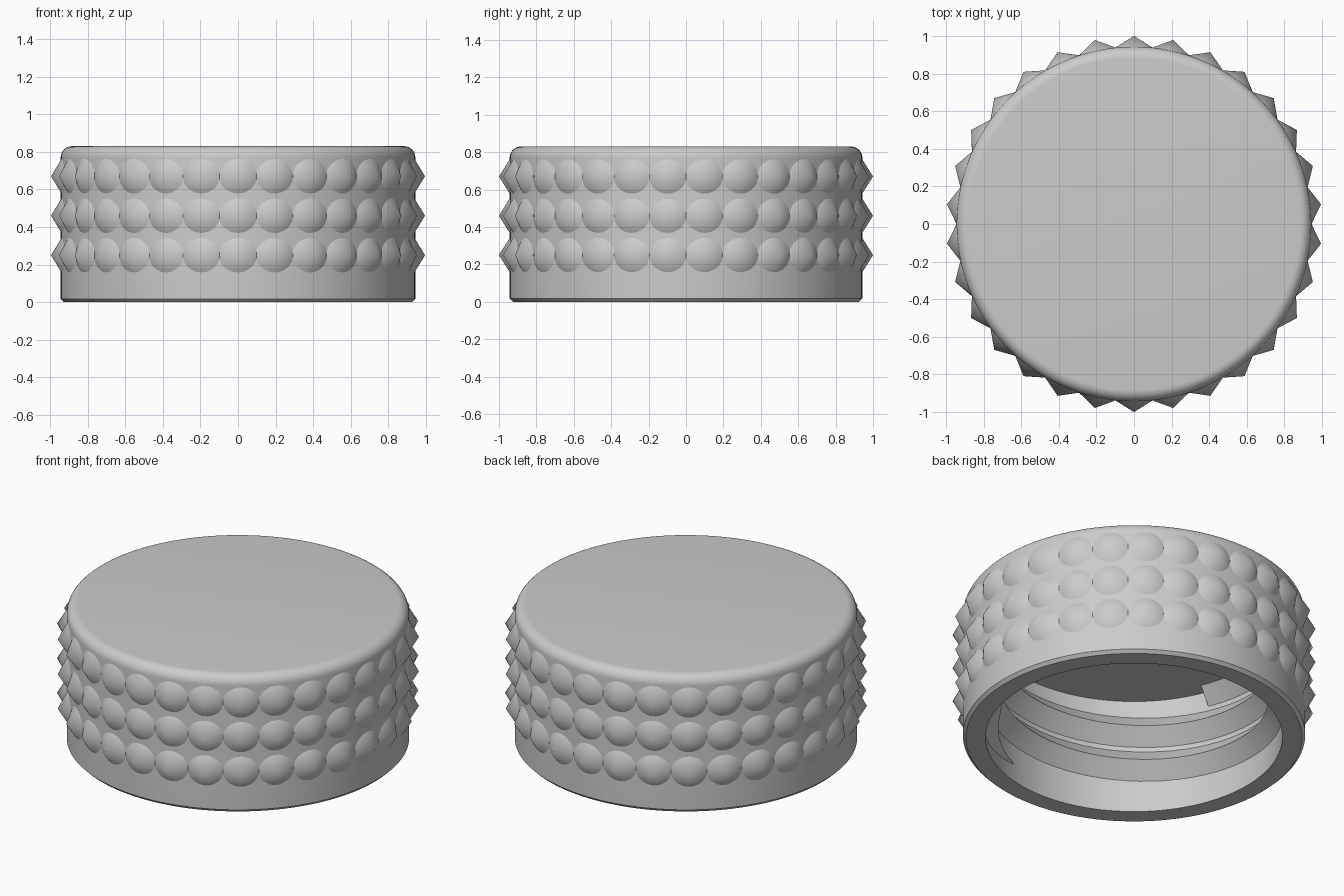
import bpy, bmesh, math
from mathutils import Matrix, Vector

HEIGHT, OUTER, INNER, CEILING = 0.83, 0.943, 0.817, 0.70

old = bpy.data.objects.get("Cube")
if old:
    bpy.data.objects.remove(old, do_unlink=True)

# One plain grey for the whole cap
grey = bpy.data.materials.new("plain_grey")
grey.use_nodes = True
COLOUR = (0.6, 0.6, 0.6, 1)
grey.diffuse_color = COLOUR
grey.node_tree.nodes["Principled BSDF"].inputs["Base Color"].default_value = COLOUR


def finish(bm, name, angle=35):
    """Turn a bmesh into a smooth shaded object with sharp edges kept."""
    bmesh.ops.recalc_face_normals(bm, faces=bm.faces)
    mesh = bpy.data.meshes.new(name)
    bm.to_mesh(mesh)
    bm.free()
    mesh.materials.append(grey)
    obj = bpy.data.objects.new(name, mesh)
    bpy.context.collection.objects.link(obj)
    bpy.ops.object.select_all(action="DESELECT")
    obj.select_set(True)
    bpy.context.view_layer.objects.active = obj
    bpy.ops.object.shade_smooth_by_angle(angle=math.radians(angle))
    return obj


# Hollow cap shell: half section turned around the z axis
FILLET, CHAMFER = 0.06, 0.018
profile = [(0, CEILING), (INNER, CEILING), (INNER, 0),
           (OUTER - CHAMFER, 0), (OUTER, CHAMFER)]
for i in range(9):
    a = math.radians(90 * i / 8)
    profile.append((OUTER - FILLET + FILLET * math.cos(a),
                    HEIGHT - FILLET + FILLET * math.sin(a)))
profile.append((0, HEIGHT))

bm = bmesh.new()
verts = [bm.verts.new((r, 0, z)) for r, z in profile]
edges = [bm.edges.new(pair) for pair in zip(verts, verts[1:])]
bmesh.ops.spin(bm, geom=verts + edges, cent=(0, 0, 0), axis=(0, 0, 1),
               angle=math.tau, steps=120, use_merge=True)
bmesh.ops.remove_doubles(bm, verts=bm.verts, dist=0.0001)
finish(bm, "cap_shell")

# Three rows of pointed grip studs
STUDS, BASE, TIP = 30, 0.933, 1.0
bm = bmesh.new()
for z in (0.25, 0.46, 0.67):
    for i in range(STUDS):
        turn = Matrix.Rotation(math.radians(90) + math.tau * i / STUDS, 4, "Z")
        lift = Matrix.Translation(Vector(((BASE + TIP) / 2, 0, z)))
        lay = Matrix.Rotation(math.radians(90), 4, "Y")
        bmesh.ops.create_cone(bm, cap_ends=True, segments=32, radius1=0.107,
                              radius2=0, depth=TIP - BASE,
                              matrix=turn @ lift @ lay)
finish(bm, "grip_studs", 60)

# Inner screw thread: V section swept up a helix until it meets the ceiling
PITCH, DEPTH, STEPS = 0.215, 0.08, 72
START_ANGLE, START_Z = math.radians(-75), 0.105
bm = bmesh.new()
rings = []
for i in range(int(STEPS * (CEILING - START_Z) / PITCH) + 1):
    a = START_ANGLE + math.tau * i / STEPS
    z = START_Z + PITCH * i / STEPS
    grow = min(1, 0.1 + i / 8)
    half = PITCH / 2 * 0.97 * grow
    section = [(INNER + 0.01, z - half), (INNER - DEPTH * grow, z),
               (INNER + 0.01, z + half)]
    rings.append([bm.verts.new((r * math.cos(a), r * math.sin(a), h))
                  for r, h in section])
for low, high in zip(rings, rings[1:]):
    for j in range(3):
        k = (j + 1) % 3
        bm.faces.new((low[j], low[k], high[k], high[j]))
bm.faces.new(rings[0])
bm.faces.new(rings[-1])
finish(bm, "screw_thread")
